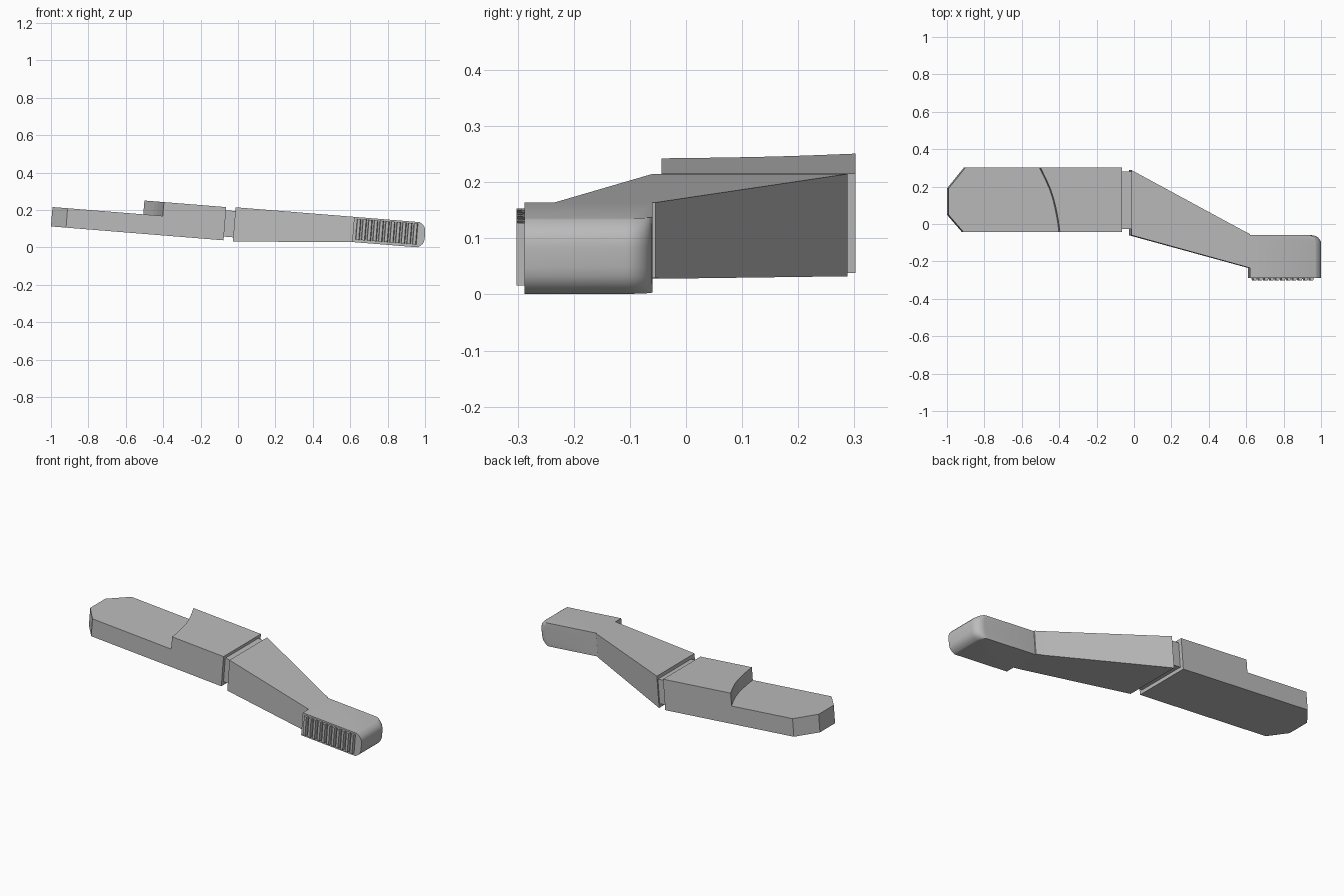
import bpy, bmesh, math
from mathutils import Matrix

if "Cube" in bpy.data.objects:
    bpy.data.objects.remove(bpy.data.objects["Cube"])

TILT = Matrix.Rotation(math.radians(4.6), 4, 'Y')

gray = bpy.data.materials.new("plain gray")
gray.use_nodes = True
gray.diffuse_color = (0.5, 0.5, 0.5, 1)
gray.node_tree.nodes["Principled BSDF"].inputs["Base Color"].default_value = (0.5, 0.5, 0.5, 1)


def loft(name, rings):
    """Solid skinned through equal-length closed rings, with capped ends."""
    bm = bmesh.new()
    rows = [[bm.verts.new(TILT @ Matrix.Translation(p).translation) for p in r] for r in rings]
    n = len(rows[0])
    for a, b in zip(rows, rows[1:]):
        for i in range(n):
            j = (i + 1) % n
            bm.faces.new((a[i], a[j], b[j], b[i]))
    bm.faces.new(rows[0][::-1])
    bm.faces.new(rows[-1])
    bmesh.ops.recalc_face_normals(bm, faces=bm.faces)
    mesh = bpy.data.meshes.new(name)
    bm.to_mesh(mesh)
    bm.free()
    mesh.materials.append(gray)
    obj = bpy.data.objects.new(name, mesh)
    bpy.context.collection.objects.link(obj)
    return obj


def prism(name, outline, bottom, top):
    return loft(name, [[(x, y, z) for x, y in outline] for z in (bottom, top)])


def activate(obj):
    bpy.ops.object.select_all(action='DESELECT')
    obj.select_set(True)
    bpy.context.view_layer.objects.active = obj


# Head: chamfered slab, thinned beyond a curved step
head = prism("head", [(-1.006, 0.05), (-0.925, -0.044), (-0.08, -0.044), (-0.08, 0.302),
                      (-0.915, 0.302), (-1.006, 0.19)], 0.032, 0.21)
step = [(-0.41, -0.1), (-0.414, -0.044), (-0.421, 0.01), (-0.432, 0.07), (-0.446, 0.13),
        (-0.464, 0.185), (-0.488, 0.24), (-0.519, 0.302), (-0.54, 0.35)]
cutter = prism("step_cutter", step + [(-1.2, 0.35), (-1.2, -0.1)], 0.136, 0.4)
cutter.hide_render = True
cut = head.modifiers.new("step", 'BOOLEAN')
cut.operation = 'DIFFERENCE'
cut.solver = 'EXACT'
cut.object = cutter
activate(head)
bpy.ops.object.modifier_apply(modifier=cut.name)
bpy.data.objects.remove(cutter)

# Recessed neck between head and handle
prism("neck", [(-0.09, -0.026), (-0.02, -0.026), (-0.02, 0.28), (-0.09, 0.28)], 0.052, 0.193)

# Handle: tapers in plan and thickness towards the grip
TOP, LOW = 0.213, 0.078
handle = loft("handle", [
    [(x, front, bottom), (x, back, bottom), (x, back, TOP), (x, front, TOP)]
    for x, front, back, bottom in ((-0.03, -0.06, 0.288, 0.03),
                                   (0.57, -0.225, -0.036, 0.074),
                                   (0.606, -0.235, -0.054, LOW))])

# Grip: rounded back corner and an end rolled over at top and bottom
corner = [(0.94 + 0.051 * math.sin(a), -0.108 + 0.048 * math.cos(a))
          for a in (math.radians(15 * i) for i in range(7))]
plan = [(0.606, -0.288), (0.606, -0.06)] + corner + [(0.991, -0.288)]
rings = []
STEPS = 12
for k in range(STEPS + 1):
    t = -math.cos(math.pi * k / STEPS)
    inset = 0.034 * abs(t) ** 4
    z = (TOP + LOW) / 2 + t * (TOP - LOW) / 2
    rings.append([(x - inset * max(0, min(1, (x - 0.9) / 0.09)), y, z) for x, y in plan])
grip = loft("grip", rings)
activate(grip)
bpy.ops.object.shade_smooth_by_angle(angle=math.radians(35))

# Upright ribs on the front of the grip
RIBS = 11
pitch = 0.335 / RIBS
for i in range(RIBS):
    x = 0.622 + i * pitch
    prism(f"grip_rib_{i + 1}", [(x, -0.286), (x + 0.003, -0.302), (x + 0.018, -0.302),
                                (x + 0.023, -0.286)], 0.092, 0.204)
